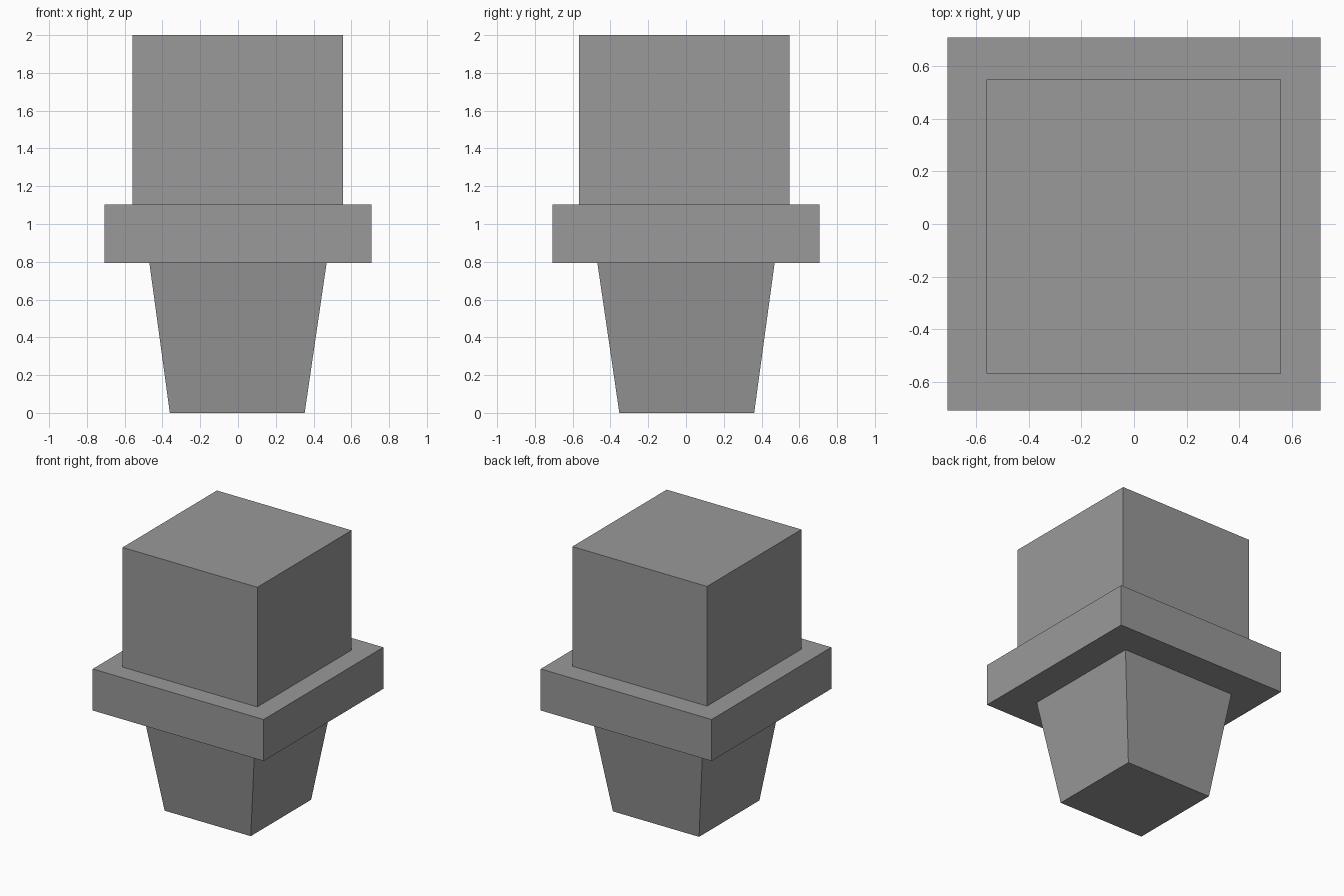
import bpy
import bmesh
from mathutils import Vector

default = bpy.data.objects.get("Cube")
if default:
    bpy.data.objects.remove(default, do_unlink=True)

# Single flat grey
grey = bpy.data.materials.new("plain grey")
grey.use_nodes = True
colour = (0.32, 0.32, 0.32, 1)
grey.diffuse_color = colour
grey.node_tree.nodes["Principled BSDF"].inputs["Base Color"].default_value = colour


def square_block(name, low, high):
    """Block between two square ends, each given as (x, y, z, half width)."""
    bm = bmesh.new()
    bmesh.ops.create_cube(bm, size=2)
    for v in bm.verts:
        x, y, z, half = high if v.co.z > 0 else low
        v.co = Vector((x + v.co.x * half, y + v.co.y * half, z))
    mesh = bpy.data.meshes.new(name)
    bm.to_mesh(mesh)
    bm.free()
    mesh.materials.append(grey)
    obj = bpy.data.objects.new(name, mesh)
    bpy.context.collection.objects.link(obj)
    return obj


base_z, collar_z, head_z, top_z = 0, 0.793, 1.104, 2

# Tapered foot, wide collar, and the large block on top
square_block("tapered_foot", (-0.004, 0.004, base_z, 0.357), (0, 0, collar_z, 0.469))
square_block("collar", (0, 0, collar_z, 0.708), (0, 0, head_z, 0.708))
square_block("top_block", (-0.001, -0.009, head_z, 0.558), (-0.001, -0.009, top_z, 0.558))
